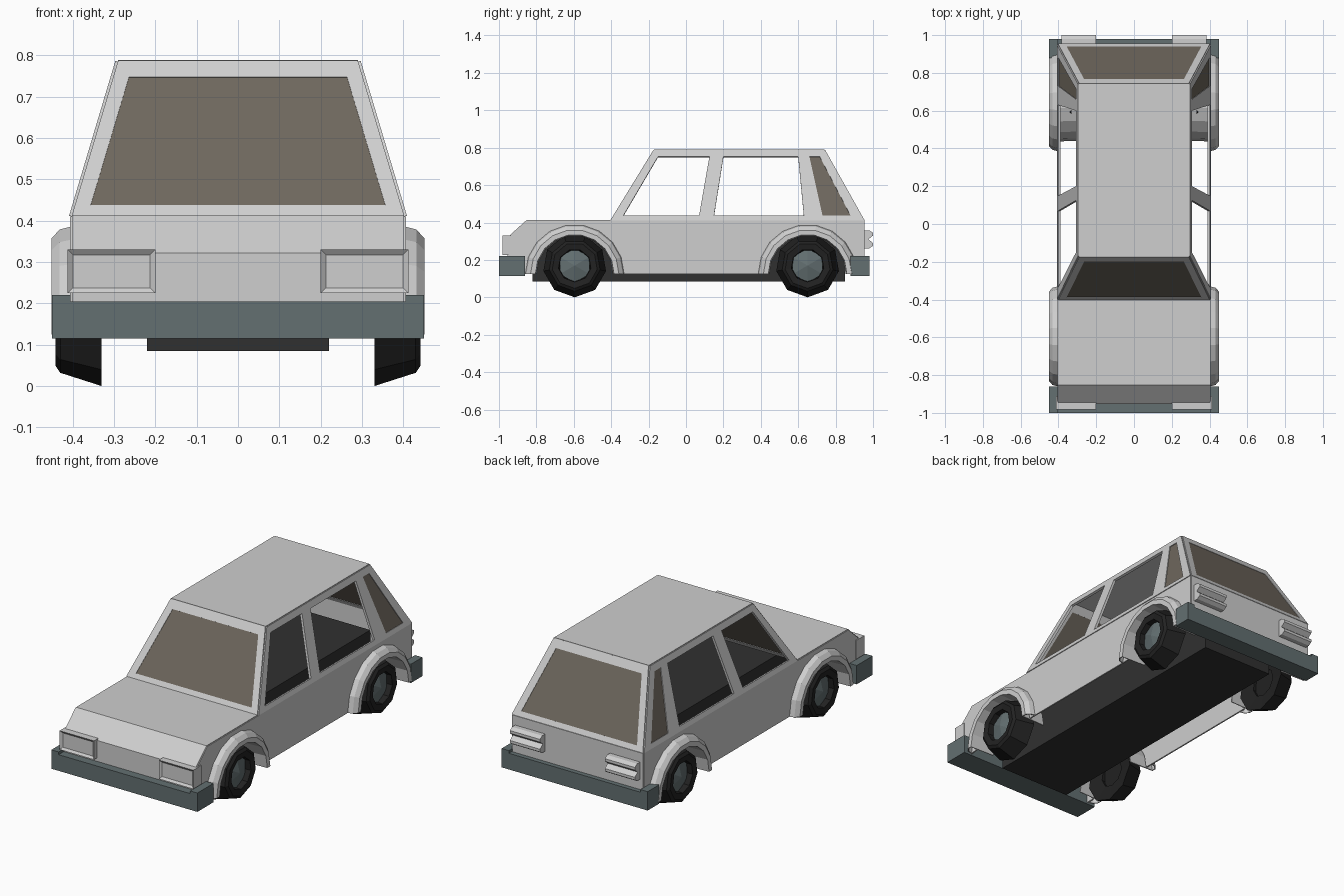
import bpy, bmesh, math
from mathutils import Vector

cube = bpy.data.objects.get("Cube")
if cube:
    bpy.data.objects.remove(cube, do_unlink=True)


def material(name, rgb):
    m = bpy.data.materials.new(name)
    m.use_nodes = True
    m.diffuse_color = (*rgb, 1)
    bsdf = m.node_tree.nodes["Principled BSDF"]
    bsdf.inputs["Base Color"].default_value = (*rgb, 1)
    bsdf.inputs["Roughness"].default_value = 0.8
    return m


PAINT = material("light_grey_paint", (0.62, 0.62, 0.62))
GLASS = material("brown_glass", (0.155, 0.135, 0.11))
SLATE = material("slate_trim", (0.125, 0.16, 0.165))
RUBBER = material("black_rubber", (0.016, 0.016, 0.016))
FLOOR = material("dark_interior", (0.03, 0.03, 0.03))


def build(name, faces, mat, mirror=False, thick=0):
    """Object from polygons given as lists of points."""
    bm = bmesh.new()
    for pts in faces:
        bm.faces.new([bm.verts.new(p) for p in pts])
    bmesh.ops.remove_doubles(bm, verts=bm.verts, dist=0.0004)
    bmesh.ops.recalc_face_normals(bm, faces=bm.faces)
    mesh = bpy.data.meshes.new(name)
    bm.to_mesh(mesh)
    bm.free()
    mesh.materials.append(mat)
    obj = bpy.data.objects.new(name, mesh)
    bpy.context.collection.objects.link(obj)
    if thick:
        mod = obj.modifiers.new("Thickness", 'SOLIDIFY')
        mod.thickness = thick
        mod.offset = 0
    if mirror:
        obj.modifiers.new("Mirror", 'MIRROR').use_mirror_merge = False
    return obj


def box(name, lo, hi, mat, mirror=False, inset_dir=None):
    obj = build(name, [], mat, mirror)
    bm = bmesh.new()
    bmesh.ops.create_cube(bm, size=1)
    for v in bm.verts:
        v.co = Vector([(a + b) / 2 + c * (b - a) for a, b, c in zip(lo, hi, v.co)])
    if inset_dir:
        bm.normal_update()
        front = [f for f in bm.faces if f.normal.dot(Vector(inset_dir)) > 0.9]
        bmesh.ops.inset_region(bm, faces=front, thickness=0.018, depth=-0.01)
    bm.to_mesh(obj.data)
    bm.free()
    return obj


def lathe(name, profile, cy, cz, segs, mat, start=0, sweep=math.tau, thick=0):
    """Sweep (radius, x) points round the x direction."""
    def at(r, x, i):
        a = start + sweep * i / segs
        return (x, cy + r * math.cos(a), cz + r * math.sin(a))
    faces = []
    for i in range(segs):
        for p, q in zip(profile, profile[1:]):
            pts = [at(*p, i), at(*q, i), at(*q, i + 1), at(*p, i + 1)]
            if q[0] == 0:
                pts.pop()
                pts[2] = at(*p, i + 1)
            faces.append(pts)
    return build(name, faces, mat, True, thick)


HALF, BELT, ROOF, SILL = 0.402, 0.41, 0.785, 0.12
WHEELS = {"front": -0.595, "rear": 0.65}
ARCH_Z, ARCH_R = 0.125, 0.22

# Lower body sides with wheel openings
outline = [(-0.95, SILL)]
for cy in WHEELS.values():
    for i in range(10):
        a = math.pi * (1 - i / 9)
        outline.append((cy + ARCH_R * math.cos(a), ARCH_Z + ARCH_R * math.sin(a)))
outline += [(0.95, SILL), (0.95, BELT), (-0.85, BELT), (-0.95, 0.32)]
build("body_side", [[(HALF, y, z) for y, z in outline]], PAINT, True, 0.008)


def cross_strip(name, path):
    build(name, [[(-HALF, *p), (HALF, *p), (HALF, *q), (-HALF, *q)]
                 for p, q in zip(path, path[1:])], PAINT, thick=0.008)


# Bonnet, nose and tail panels
cross_strip("bonnet_and_nose", [(-0.40, BELT), (-0.85, BELT), (-0.95, 0.32), (-0.95, 0.15)])
cross_strip("tail_panel", [(0.95, BELT), (0.95, 0.15)])


def cabin(y, z):
    return (HALF - (z - BELT) * (HALF - 0.29) / (ROOF - BELT), y, z)


# Cabin side frames: rails and pillars round the openings
LOW, HIGH = 0.435, 0.75
low = [-0.385, -0.335, 0.07, 0.15, 0.63, 0.73, 0.88, 0.936]
high = [-0.19, -0.15, 0.125, 0.20, 0.60, 0.66, 0.715, 0.76]
bottom_rail = [(-0.40, BELT), (0.95, BELT)] + [(y, LOW) for y in reversed(low)]
top_rail = [(y, HIGH) for y in high] + [(0.74, ROOF), (-0.17, ROOF)]
frames = [bottom_rail, top_rail]
for i in range(0, 8, 2):
    frames.append([(low[i], LOW), (low[i + 1], LOW), (high[i + 1], HIGH), (high[i], HIGH)])
build("cabin_side_frame", [[cabin(*p) for p in f] for f in frames], PAINT, True, 0.014)
pane = [(low[5], LOW), (low[6], LOW), (high[6], HIGH), (high[5], HIGH)]
build("rear_quarter_glass", [[cabin(*p) for p in pane]], GLASS, True, 0.006)


def screen(name, y_low, y_high):
    """Sloped end of the cabin: a frame with a glass pane."""
    def row(z, inset):
        y = y_low + (y_high - y_low) * (z - BELT) / (ROOF - BELT)
        x = cabin(y, z)[0] - inset
        return [(-x, y, z), (x, y, z)]
    def ring(z0, z1, inset):
        return row(z0, inset) + row(z1, inset)[::-1]
    outer, inner = ring(BELT, ROOF, 0), ring(LOW, 0.745, 0.038)
    build(name + "_frame", [[outer[i], outer[(i + 1) % 4], inner[(i + 1) % 4], inner[i]]
                            for i in range(4)], PAINT, thick=0.01)
    build(name + "_glass", [inner], GLASS, thick=0.006)


screen("windscreen", -0.40, -0.17)
screen("rear_screen", 0.95, 0.74)
build("roof", [[(-0.29, -0.17, ROOF), (0.29, -0.17, ROOF),
                (0.29, 0.74, ROOF), (-0.29, 0.74, ROOF)]], PAINT, thick=0.008)

# Interior tub, which is also the chassis underside
box("interior_tub", (-0.22, -0.82, 0.085), (0.22, 0.85, 0.36), FLOOR)

# Bumpers with raised ends
for name, y0, y1 in (("front", -1.0, -0.86), ("rear", 0.88, 0.98)):
    box(name + "_bumper", (-0.45, y0, 0.115), (0.45, y1, 0.205), SLATE)
    box(name + "_bumper_end", (0.405, y0, 0.2), (0.45, y1, 0.22), SLATE, True)

# Headlamps with inset lenses, and two-bar tail lamps
box("headlamp", (0.2, -0.982, 0.225), (0.412, -0.91, 0.33), PAINT, True, (0, -1, 0))
ridges = [(0.95, 0.262), (0.98, 0.262), (1.0, 0.275), (1.0, 0.29), (0.975, 0.31),
          (1.0, 0.33), (1.0, 0.345), (0.98, 0.358), (0.95, 0.358)]
lamp = [[(x, *p) for p in ridges] for x in (0.2, 0.385)]
lamp += [[(0.2, *p), (0.385, *p), (0.385, *q), (0.2, *q)] for p, q in zip(ridges, ridges[1:])]
build("tail_lamp", lamp, PAINT, True)

# Wheel arches, tyres and hubs
for name, cy in WHEELS.items():
    lathe(name + "_wheel_arch", [(0.262, 0.402), (0.255, 0.43), (0.235, 0.448), (0.212, 0.448),
                                 (0.207, 0.30)], cy, ARCH_Z, 9, PAINT, 0, math.pi, 0.006)
    lathe(name + "_tyre", [(0.08, 0.345), (0.17, 0.33), (0.138, 0.43), (0.122, 0.441),
                           (0.088, 0.436), (0.08, 0.345)], cy, 0.17, 9, RUBBER, -math.pi / 2)
    lathe(name + "_hub", [(0.092, 0.405), (0, 0.428)], cy, 0.17, 6, SLATE, math.pi / 6)
    lathe(name + "_hub_back", [(0.086, 0.36), (0, 0.36)], cy, 0.17, 6, RUBBER, math.pi / 6)
